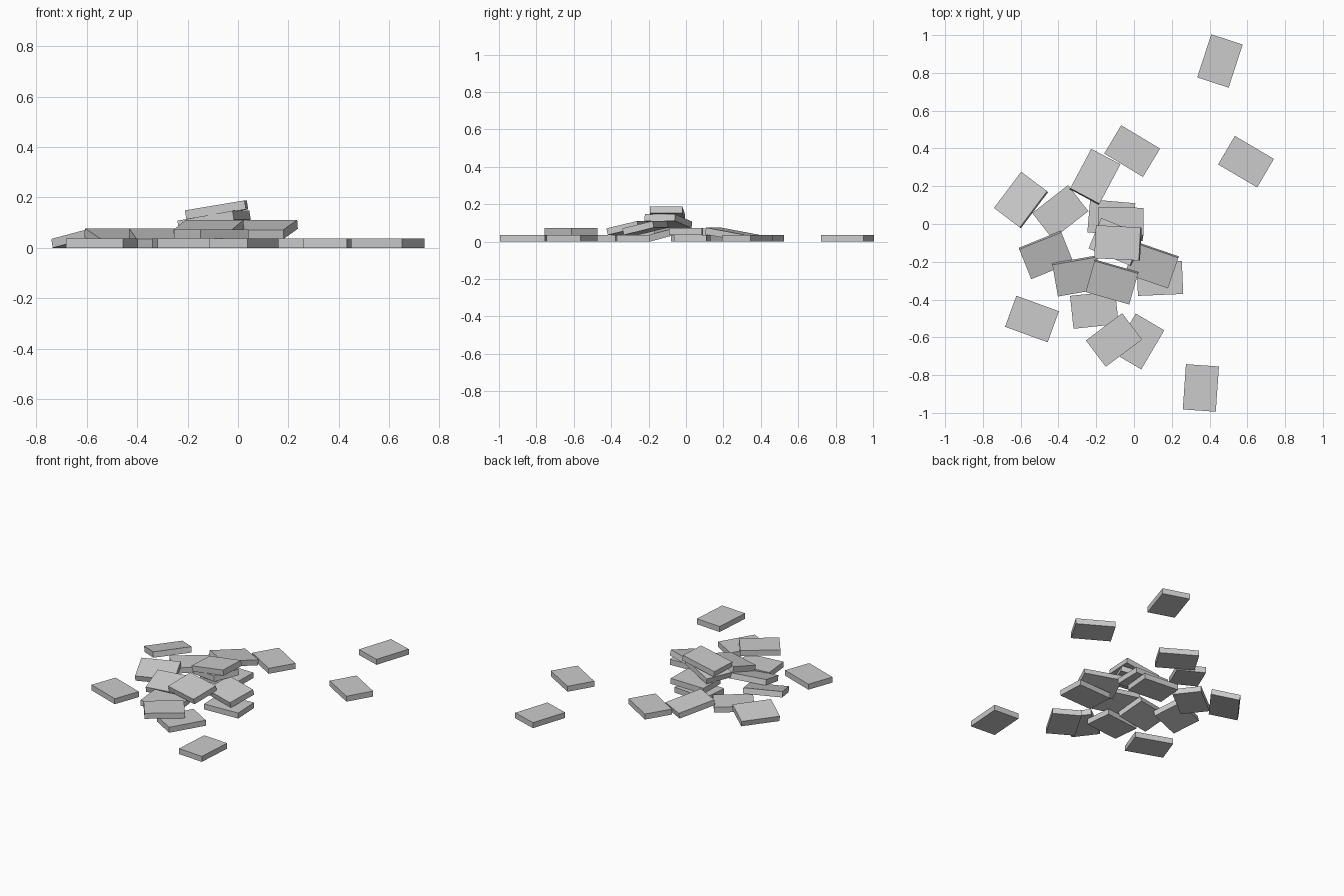
import bpy
from math import radians, sin, cos

LENGTH, WIDTH, THICK = 0.24, 0.175, 0.036

# Remove the default cube
default_cube = bpy.data.objects.get("Cube")
if default_cube:
    bpy.data.objects.remove(default_cube, do_unlink=True)

# Single stone colour
stone = bpy.data.materials.new("grey_stone")
stone.use_nodes = True
GREY = (0.6, 0.6, 0.6, 1)
stone.diffuse_color = GREY
stone.node_tree.nodes["Principled BSDF"].inputs["Base Color"].default_value = GREY


def slab(name, x, y, yaw, base=0.0, pitch=0.0, roll=0.0):
    """Flat slab whose lowest edge is at base; pitch tips its length, roll its width."""
    p, r = radians(pitch), radians(roll)
    rise = LENGTH / 2 * abs(sin(p)) + WIDTH / 2 * abs(sin(r))
    z = base + rise + THICK / 2 * cos(p) * cos(r)
    bpy.ops.mesh.primitive_cube_add(size=1, location=(x, y, z),
                                    rotation=(r, p, radians(yaw)))
    obj = bpy.context.object
    obj.name = name
    obj.scale = (LENGTH, WIDTH, THICK)
    obj.data.materials.append(stone)
    return obj


# Slabs lying flat on the ground: x, y, yaw
ground_slabs = [
    (0.455, 0.863, 72), (0.593, 0.33, -30.5), (-0.01, 0.386, -31),
    (-0.39, 0.063, 38), (-0.12, 0.033, -5), (0.137, -0.288, 2.5),
    (-0.21, -0.455, 6), (-0.54, -0.503, -20), (0.024, -0.622, 59.5),
    (0.354, -0.868, 86),
]
for i, (x, y, yaw) in enumerate(ground_slabs):
    slab(f"ground_slab_{i + 1}", x, y, yaw)

# Slabs lying flat on a ground slab
slab("stacked_slab_middle", -0.07, 0.0, -1, base=THICK)
slab("stacked_slab_front", -0.106, -0.614, 37, base=THICK)

# Slabs with one edge on the ground, leaning on a neighbour
slab("leaning_slab_back", -0.206, 0.25, 62, pitch=9.5)
slab("leaning_slab_far_right", -0.598, 0.127, 53, roll=-12)
slab("leaning_slab_right", -0.466, -0.164, 22, roll=14)
slab("leaning_slab_front", -0.30, -0.275, 10, roll=14)

# Slabs leaning on the second layer
slab("upper_leaning_slab_front", -0.116, -0.307, -16, base=THICK, roll=13)
slab("upper_leaning_slab_left", 0.095, -0.217, -19, base=THICK, roll=13)

# Tipped slabs on top of the heap
slab("heap_slab", -0.095, -0.095, -22.5, base=THICK * 2, pitch=-9.5)
slab("top_slab", -0.085, -0.10, -3, base=0.113, pitch=-9.5)
